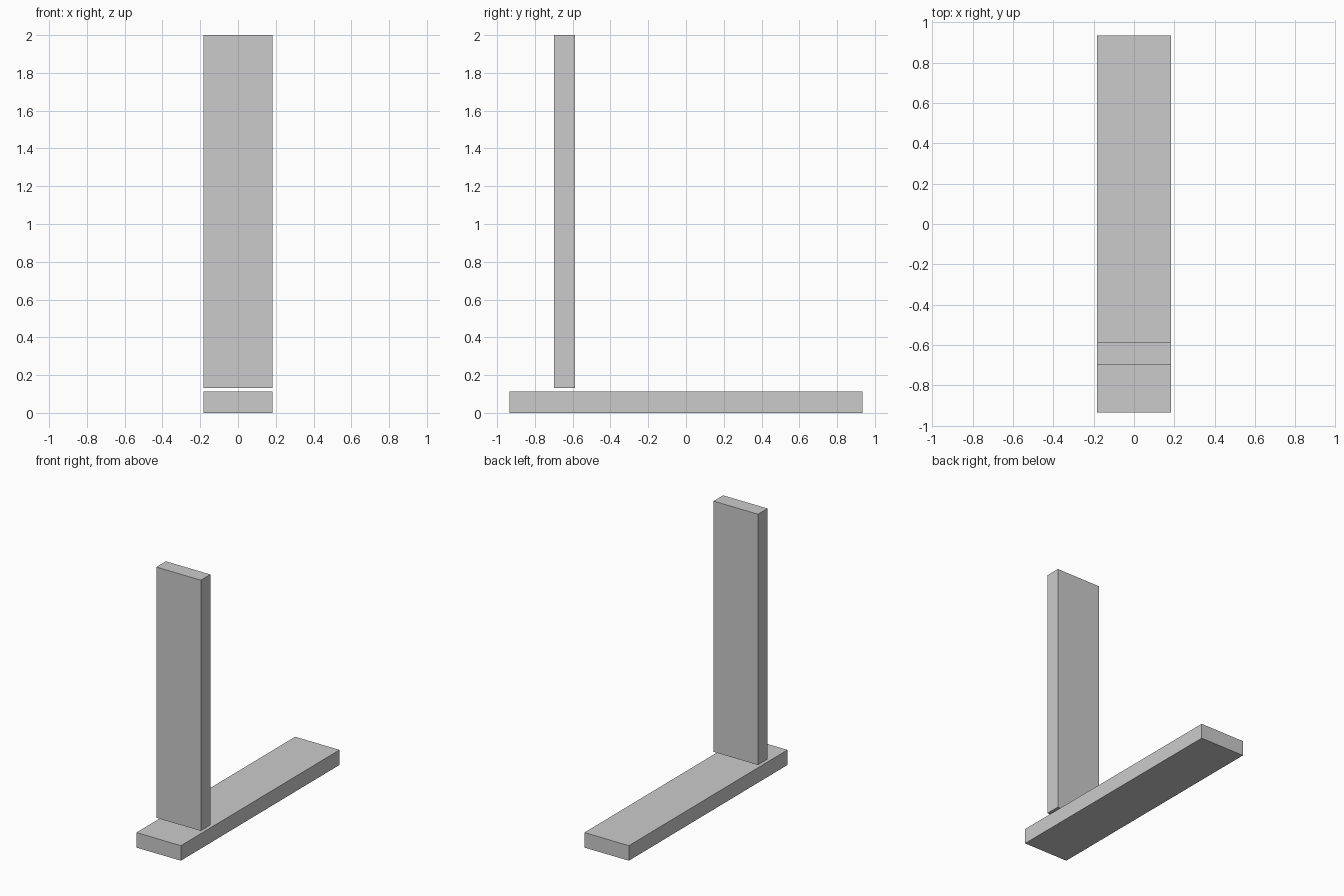
import bpy

if "Cube" in bpy.data.objects:
    bpy.data.objects.remove(bpy.data.objects["Cube"])

WIDTH, LENGTH, THICK = 0.366, 1.868, 0.112   # both planks share one size


def plank(name, size, centre):
    bpy.ops.mesh.primitive_cube_add(size=1, location=centre)
    ob = bpy.context.object
    ob.name = name
    ob.scale = size
    bpy.ops.object.transform_apply(location=False, rotation=False, scale=True)
    return ob


# Plank lying flat on the ground
plank("base_plank", (WIDTH, LENGTH, THICK), (0, 0, THICK / 2))

# Plank standing near the front end, with a small gap above the base
plank("upright_plank", (WIDTH, THICK, LENGTH), (0, -0.643, 2 - LENGTH / 2))
